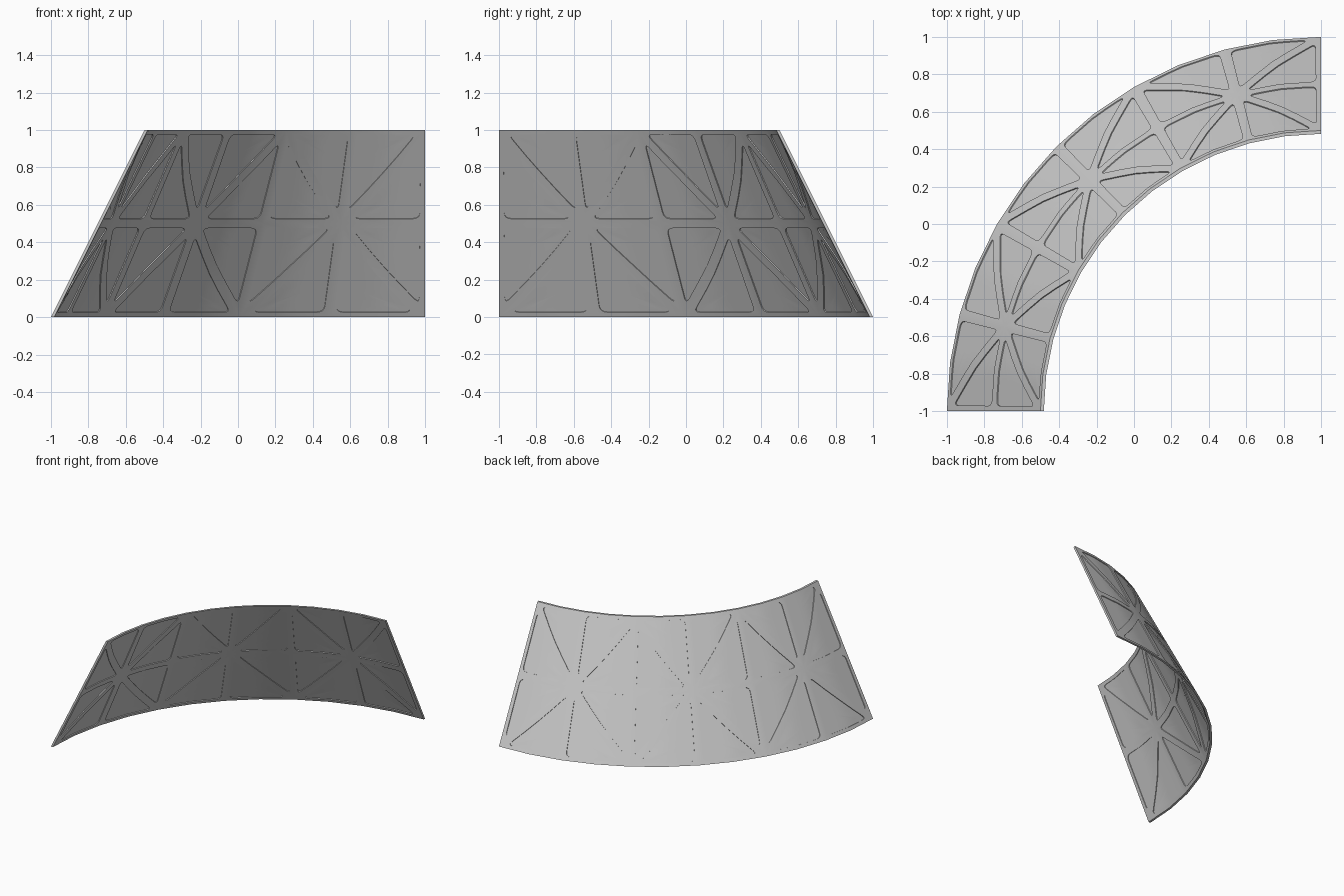
import bpy, bmesh, math
from mathutils import Vector

if "Cube" in bpy.data.objects:
    bpy.data.objects.remove(bpy.data.objects["Cube"])

STEP = math.radians(7.5)      # facet angle of the curved wall
CELL = math.radians(30)       # one panel bay
THICK, DEPTH = 0.018, 0.006   # frame thickness, panel recess
MARGIN, ROUND = 0.028, 0.04   # half rib width, corner rounding
SU, SV = 1.75, 1.118          # flat pattern scale: arc length, slant length


def place(p, side, d=0.0):
    """Wrap a flat pattern point onto the cone; side 0 = outside, 1 = inside."""
    a, v = p.x / SU, p.y / SV
    k = (a + 1e-7) % STEP
    chord = math.cos(STEP / 2) / math.cos(k - STEP / 2)
    sign = 1 if side else -1
    r = (2 - 0.5 * v - THICK * side) * chord + sign * 0.894 * d
    return Vector((1 - r * math.sin(a), -1 + r * math.cos(a), v + sign * 0.447 * d))


bm = bmesh.new()


def face(points):
    unique = []
    for p in points:
        if all((p - q).length > 1e-6 for q in unique):
            unique.append(p)
    if len(unique) > 2:
        bm.faces.new([bm.verts.new(p) for p in unique])


def strip(a, b):
    n = len(a)
    for i in range(n):
        j = (i + 1) % n
        face([a[i], a[j], b[j], b[i]])


def triangle(tri):
    la, lb, lc = [(tri[(i + 1) % 3] - tri[(i + 2) % 3]).length for i in range(3)]
    per = la + lb + lc
    mid = (tri[0] * la + tri[1] * lb + tri[2] * lc) / per
    e1, e2 = tri[1] - tri[0], tri[2] - tri[0]
    inradius = abs(e1.x * e2.y - e1.y * e2.x) / per
    q = [mid + (p - mid) * (1 - MARGIN / inradius) for p in tri]
    outer, inner = [], []
    for i in range(3):
        prev, cur, nxt = q[i - 1], q[i], q[(i + 1) % 3]
        s = cur + (prev - cur).normalized() * ROUND
        e = cur + (nxt - cur).normalized() * ROUND
        for k in range(5):            # rounded corner
            t = k / 4
            inner.append(s * (1 - t) ** 2 + cur * 2 * t * (1 - t) + e * t * t)
            outer.append(tri[i])
        far = nxt + (cur - nxt).normalized() * ROUND
        for k in (1, 2, 3):           # straight edge
            inner.append(e.lerp(far, k / 4))
            outer.append(tri[i].lerp(tri[(i + 1) % 3], k / 4))
    for side in (0, 1):
        rings = [[place(p, side) for p in outer], [place(p, side) for p in inner]]
        for f in (1, 0.7, 0.35):      # recessed panel
            rings.append([place(mid.lerp(p, f), side, DEPTH) for p in inner])
        rings.append([place(mid, side, DEPTH)] * len(inner))
        for a, b in zip(rings, rings[1:]):
            strip(a, b)
    # rim faces along the outside border of the wall
    for i in range(len(outer)):
        a, b = outer[i], outer[(i + 1) % len(outer)]
        for axis, limit in ((0, SU * math.pi / 2), (1, SV)):
            for edge in (0, limit):
                if abs(a[axis] - edge) < 1e-5 and abs(b[axis] - edge) < 1e-5:
                    face([place(a, 0), place(b, 0), place(b, 1), place(a, 1)])


# three bays, each split into eight triangles around its centre
for bay in range(3):
    c = Vector((SU * CELL * (bay + 0.5), SV * 0.5))
    w, h = SU * CELL / 2, SV / 2
    loop = [(-1, -1), (0, -1), (1, -1), (1, 0), (1, 1), (0, 1), (-1, 1), (-1, 0)]
    pts = [c + Vector((x * w, y * h)) for x, y in loop]
    for i in range(8):
        triangle([c, pts[i], pts[(i + 1) % 8]])

bmesh.ops.remove_doubles(bm, verts=bm.verts, dist=1e-4)
bmesh.ops.recalc_face_normals(bm, faces=bm.faces)
mesh = bpy.data.meshes.new("curved_wall_panel")
bm.to_mesh(mesh)
bm.free()
wall = bpy.data.objects.new("curved_wall_panel", mesh)
bpy.context.collection.objects.link(wall)
bpy.context.view_layer.objects.active = wall
wall.select_set(True)
bpy.ops.object.shade_smooth_by_angle(angle=math.radians(30))
